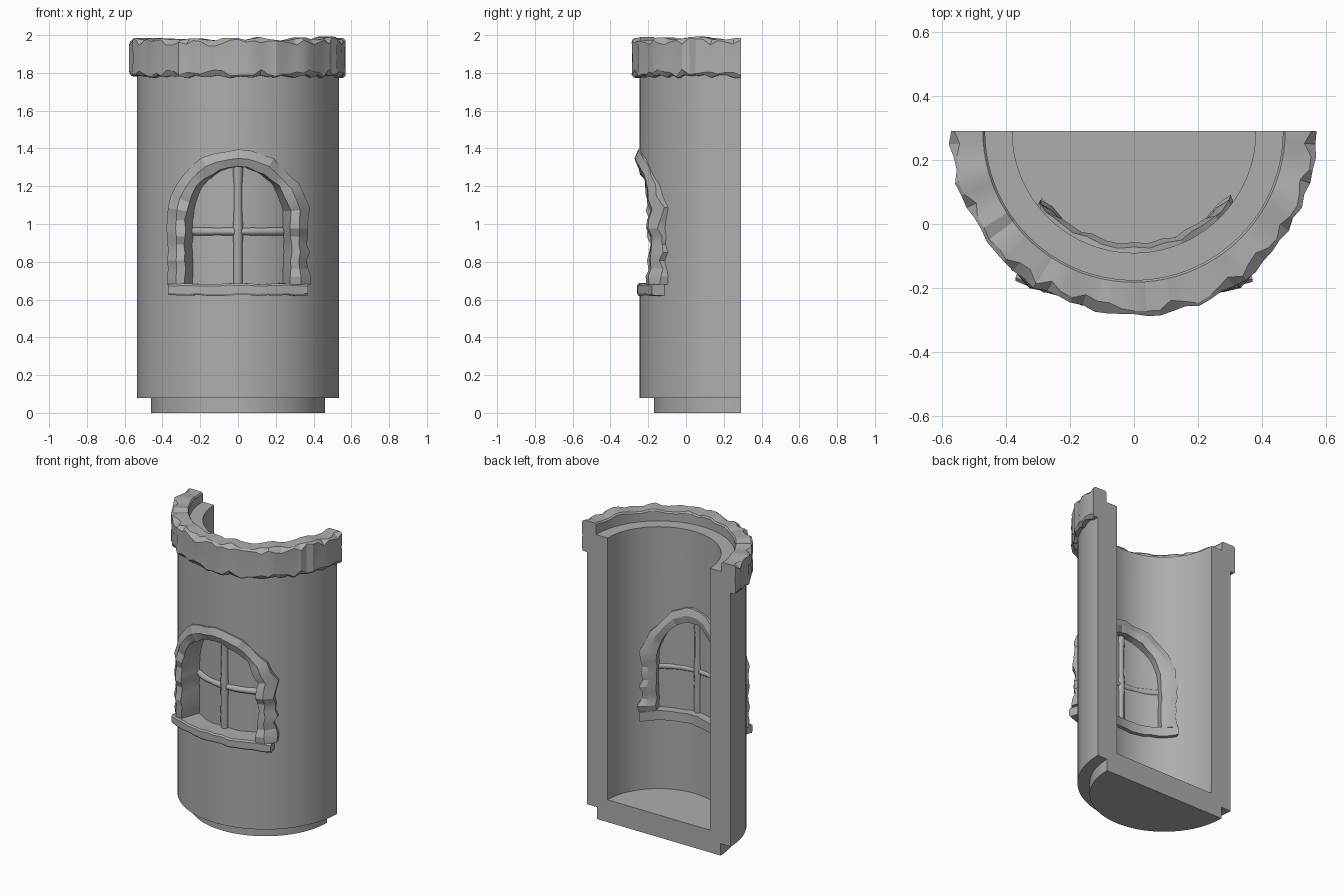
import bpy, bmesh, random
from math import sin, cos, pi, sqrt

random.seed(7)
if "Cube" in bpy.data.objects:
    bpy.data.objects.remove(bpy.data.objects["Cube"], do_unlink=True)

BACK = 0.29          # y of the cut plane and of the tower axis
HALF_W, SPRING, SILL_Z = 0.28, 1.02, 0.68
TAPER = 0.78         # window narrows towards the inside

stone = bpy.data.materials.new("grey stone")
stone.use_nodes = True
colour = (0.42, 0.42, 0.42, 1)
stone.diffuse_color = colour
stone.node_tree.nodes["Principled BSDF"].inputs["Base Color"].default_value = colour


def loft(name, rings, angle=0.5):
    """Skin closed rings of points into a capped solid."""
    bm = bmesh.new()
    rows = [[bm.verts.new(p) for p in ring] for ring in rings]
    n = len(rows[0])
    for a, b in zip(rows, rows[1:]):
        for i in range(n):
            j = (i + 1) % n
            bm.faces.new((a[i], a[j], b[j], b[i]))
    bm.faces.new(rows[0])
    bm.faces.new(rows[-1][::-1])
    bmesh.ops.remove_doubles(bm, verts=bm.verts, dist=0.0001)
    bmesh.ops.recalc_face_normals(bm, faces=bm.faces)
    mesh = bpy.data.meshes.new(name)
    bm.to_mesh(mesh)
    bm.free()
    obj = bpy.data.objects.new(name, mesh)
    bpy.context.collection.objects.link(obj)
    mesh.materials.append(stone)
    smooth(obj, angle)
    return obj


def smooth(obj, angle=0.5):
    bpy.ops.object.select_all(action='DESELECT')
    obj.select_set(True)
    bpy.context.view_layer.objects.active = obj
    bpy.ops.object.shade_smooth_by_angle(angle=angle)


def jitter(amount):
    return random.uniform(-amount, amount)


def polar(r, z, a):
    return (-r * cos(a), BACK - r * sin(a), z)


def on_wall(x, z, r):
    return (x, BACK - sqrt(r * r - x * x), z)


def arch(offset=0.0, sides=8, top=18):
    """Points (x, z, normal x, normal z) up the left, over the arch, down the right."""
    w = HALF_W + offset
    up = [SILL_Z - offset + (SPRING - SILL_Z + offset) * i / sides for i in range(sides)]
    left = [(-w, z, -1, 0) for z in up]
    over = [(-w * cos(a), SPRING + w * sin(a), -cos(a), sin(a))
            for a in (pi * i / top for i in range(top + 1))]
    return left + over + [(w, z, 1, 0) for z in reversed(up)]


# Half-round wall with floor, bottom plug and top rebate
profile = [(0, 0), (0.46, 0), (0.46, 0.08), (0.535, 0.08), (0.535, 1.91),
           (0.38, 1.91), (0.38, 0.15), (0, 0.15)]
wall = loft("tower_wall", [[polar(r, z, pi * i / 72) for r, z in profile] for i in range(73)])

# Window opening through the wall
cutter = loft("window_cutter", [[(x * s, y, z) for x, z, _, _ in arch(0.03)]
                                for y, s in ((-0.4, 1.2), (0.12, 0.7))])
cut = wall.modifiers.new("opening", 'BOOLEAN')
cut.operation, cut.solver, cut.object = 'DIFFERENCE', 'EXACT', cutter
bpy.context.view_layer.objects.active = wall
bpy.ops.object.modifier_apply(modifier=cut.name)
bpy.data.objects.remove(cutter, do_unlink=True)
smooth(wall)

# Rough stone collar around the top
rings = []
steps = 44
for i in range(steps + 1):
    swell, top, low = jitter(0.009), 1.982 + jitter(0.011), 1.782 + jitter(0.009)
    chip = random.choice((0.006, 0.012, 0.03))
    section = [(0.533, low), (0.57 + swell - chip / 2, low), (0.574 + swell, low + chip),
               (0.572 + swell, 1.88), (0.574 + swell, top - chip), (0.57 + swell - chip, top),
               (0.472, top), (0.465, top - 0.01), (0.465, 1.908), (0.533, 1.908)]
    rings.append([polar(r, z, pi * i / steps) for r, z in section])
loft("top_collar", rings, 0.35)


def front_radius(x):
    return 0.55 + 0.045 * (x / 0.37) ** 2


# Rough stone arch, running through the wall
rings = []
for x, z, nx, nz in arch():
    rough = 0.014 if x > 0.15 else 0.008
    width = 0.095 + jitter(rough)
    lip = jitter(0.007)
    xi, zi = x + nx * lip, z + nz * lip
    xm, zm = x + nx * width / 2, z + nz * width / 2
    xo, zo = x + nx * width, z + nz * width
    r = front_radius(x) + jitter(rough)
    back = 0.352 + jitter(0.007)
    rings.append([on_wall(xi, zi, r - 0.012), on_wall(xm, zm, r + 0.006),
                  on_wall(xo, zo, r - 0.01 + jitter(rough / 2)),
                  on_wall(xo * TAPER, zo, back + 0.015), on_wall(xm * TAPER, zm, back),
                  on_wall(x * TAPER, z, back + 0.008)])
loft("window_arch", rings, 0.4)

# Window sill
rings = []
for i in range(15):
    x = -0.37 + 0.74 * i / 14
    r = front_radius(x) + jitter(0.004)
    low, high = 0.622 + jitter(0.004), 0.683 + jitter(0.004)
    rings.append([on_wall(x, low, r - 0.006), on_wall(x, low + 0.01, r),
                  on_wall(x, high - 0.01, r), on_wall(x, high, r - 0.008),
                  on_wall(x * TAPER, high, 0.355), on_wall(x * TAPER, low, 0.355)])
loft("window_sill", rings, 0.4)

# Curved window pane
rings = []
for i in range(25):
    x = -0.26 + 0.52 * i / 24
    top = SPRING + sqrt(max(0.29 ** 2 - (x / 0.9) ** 2, 0))
    rings.append([on_wall(x, z, r) for z, r in
                  ((0.66, 0.41), (top, 0.41), (top, 0.43), (0.66, 0.43))])
loft("window_pane", rings)

# Slightly uneven crossed bars
ROUND = [2 * pi * k / 10 for k in range(10)]
rings = []
for i in range(13):
    z = 0.66 + 0.66 * i / 12
    t = 0.025 + jitter(0.003)
    rings.append([(t * cos(a), BACK - 0.425 + 1.2 * t * sin(a), z) for a in ROUND])
loft("upright_bar", rings, 0.9)

rings = []
for i in range(15):
    x = -0.26 + 0.52 * i / 14
    t = 0.021 + jitter(0.002)
    rings.append([on_wall(x, 0.96 + t * sin(a), 0.425 + 1.2 * t * cos(a)) for a in ROUND])
loft("cross_bar", rings, 0.9)
